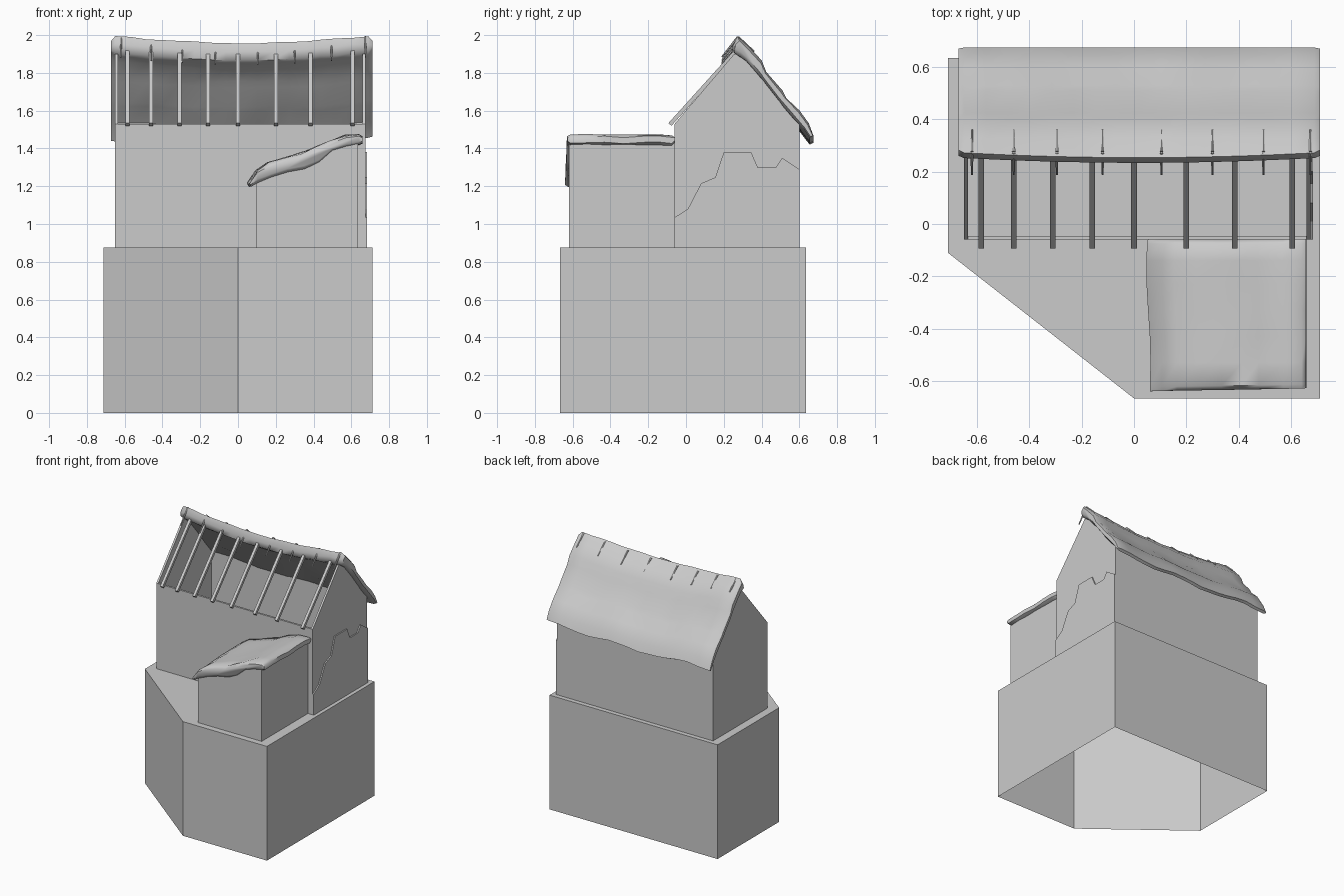
import bpy, bmesh, math, random
from mathutils import Vector

if "Cube" in bpy.data.objects:
    bpy.data.objects.remove(bpy.data.objects["Cube"])

random.seed(4)


def make(name, bm, smooth=False):
    bmesh.ops.recalc_face_normals(bm, faces=bm.faces)
    me = bpy.data.meshes.new(name)
    bm.to_mesh(me)
    bm.free()
    ob = bpy.data.objects.new(name, me)
    bpy.context.collection.objects.link(ob)
    if smooth:
        bpy.ops.object.select_all(action='DESELECT')
        ob.select_set(True)
        bpy.context.view_layer.objects.active = ob
        bpy.ops.object.shade_smooth_by_angle(angle=math.radians(50))
    return ob


def loft(name, loops, caps=(True, True), smooth=False):
    bm = bmesh.new()
    rings = [[bm.verts.new(p) for p in loop] for loop in loops]
    n = len(rings[0])
    for a, b in zip(rings, rings[1:]):
        for i in range(n):
            j = (i + 1) % n
            bm.faces.new((a[i], a[j], b[j], b[i]))
    if caps[0]:
        bm.faces.new(rings[0])
    if caps[1]:
        bm.faces.new(rings[-1])
    return make(name, bm, smooth)


def slab_x(name, prof, x0, x1):
    """Extrude a (y, z) profile along x."""
    return loft(name, [[(x, y, z) for y, z in prof] for x in (x0, x1)])


def rod(name, p, q, r0, r1, sides):
    p, q = Vector(p), Vector(q)
    d = (q - p).normalized()
    u = Vector((1, 0, 0))
    v = d.cross(u)
    loops = []
    for c, r in ((p, r0), (q, r1)):
        ang = [math.tau * (i + 0.5) / sides for i in range(sides)]
        loops.append([c + r * (math.cos(a) * u + math.sin(a) * v) for a in ang])
    return loft(name, loops)


def thatch(name, tops, bottoms, stations, place):
    """Loft a thick sheet; the end sections pinch to give rolled edges."""
    loops = []
    last = len(stations) - 1
    for k, s in enumerate(stations):
        pinch = 0.55 if k in (0, last) else 1.0
        up, low = [], []
        for i, (t, b) in enumerate(zip(tops, bottoms)):
            t, b = Vector(t), Vector(b)
            m = (t + b) / 2
            jit = Vector((0, random.uniform(-.005, .005)))
            up.append(place(s, m + (t - m) * pinch + jit, i))
            low.append(place(s, m + (b - m) * pinch + jit, i))
        loops.append(up + low[::-1])
    return loft(name, loops, smooth=True)


# Plinth with one cut corner, open underneath
plan = [(-.712, .635), (-.712, -.11), (0, -.667), (.712, -.667), (.712, .635)]
loft("plinth", [[(x, y, z) for x, y in plan] for z in (0, .875)], caps=(False, True))

# House walls, hollow, with gables
gable = [(-.06, .875), (.60, .875), (.60, 1.55), (.285, 1.90), (.255, 1.90), (-.06, 1.53)]
slab_x("gable_wall_left", gable, -.65, -.635)
slab_x("gable_wall_right", gable, .66, .675)
slab_x("front_wall", [(-.06, .875), (-.045, .875), (-.045, 1.53), (-.06, 1.53)], -.635, .66)
slab_x("back_wall", [(.585, .875), (.60, .875), (.60, 1.55), (.585, 1.56)], -.635, .66)

# Broken plaster layer on the right gable
patch = [(-.06, .875), (-.06, 1.035), (.01, 1.08), (.08, 1.215), (.155, 1.247), (.20, 1.38),
         (.345, 1.38), (.38, 1.30), (.475, 1.30), (.51, 1.35), (.60, 1.29), (.60, .875)]
slab_x("plaster_patch", patch, .675, .684)

# Exposed rafters on the front slope
for x in (-.585, -.46, -.31, -.16, 0, .20, .385, .605):
    rod("rafter", (x, -.085, 1.527), (x, .265, 1.915), .015, .015, 4)

# Sagging thatch over the back slope
top = [(.252, 1.955), (.272, 1.997), (.33, 1.94), (.40, 1.865), (.425, 1.80),
       (.51, 1.70), (.53, 1.665), (.60, 1.60), (.65, 1.52), (.675, 1.46)]
bot = [(.258, 1.91), (.285, 1.89), (.32, 1.86), (.385, 1.785), (.41, 1.755),
       (.49, 1.65), (.51, 1.625), (.575, 1.55), (.62, 1.495), (.655, 1.45)]


def sag(x):
    return max(0, 1 - ((x - .02) / .66) ** 2)


def on_house(x, p, i):
    wave = .012 * math.sin(x * 11) * (i / 9) ** 2
    front = -.018 * sag(x) if i < 2 else 0
    end = .008 if abs(x - .02) > .68 and i < 2 else 0
    return (x, p.x + front + end, p.y - .04 * sag(x) * (1 - .5 * i / 9) + wave)


xs = [-.672, -.65] + [-.65 + 1.34 * k / 16 for k in range(1, 16)] + [.69, .712]
thatch("house_thatch", top, bot, xs, on_house)

# Ridge pegs straddling the thatch
for x in (-.62, -.46, -.295, -.12, .105, .30, .495, .675):
    dz = -.04 * sag(x)
    peak = (x, .275, 1.99 + dz)
    rod("ridge_peg_front", peak, (x, .19, 1.885 + dz), .007, .004, 6)
    rod("ridge_peg_back", peak, (x, .36, 1.915 + dz), .007, .004, 6)

# Lean-to walls
lean = [(.095, .875), (.635, .875), (.635, 1.43), (.50, 1.39), (.095, 1.24)]
loft("lean_to_walls", [[(x, y, z) for x, z in lean] for y in (-.62, -.06)])

# Lean-to thatch
ltop = [(.055, 1.215), (.10, 1.285), (.16, 1.325), (.245, 1.35), (.33, 1.375),
        (.41, 1.405), (.475, 1.435), (.57, 1.47), (.64, 1.473), (.658, 1.462)]
lbot = [(.063, 1.20), (.10, 1.22), (.17, 1.245), (.26, 1.275), (.35, 1.295),
        (.43, 1.325), (.50, 1.385), (.57, 1.41), (.64, 1.42), (.66, 1.43)]


def on_lean(y, p, i):
    skew = -.012 * (1 - i / 9) if y < -.6 else 0
    return (p.x + .008 * math.sin(y * 9) * (1 - i / 9), y + skew, p.y)


thatch("lean_to_thatch", ltop, lbot,
       [-.628, -.612, -.53, -.43, -.33, -.23, -.14, -.075, -.06], on_lean)
